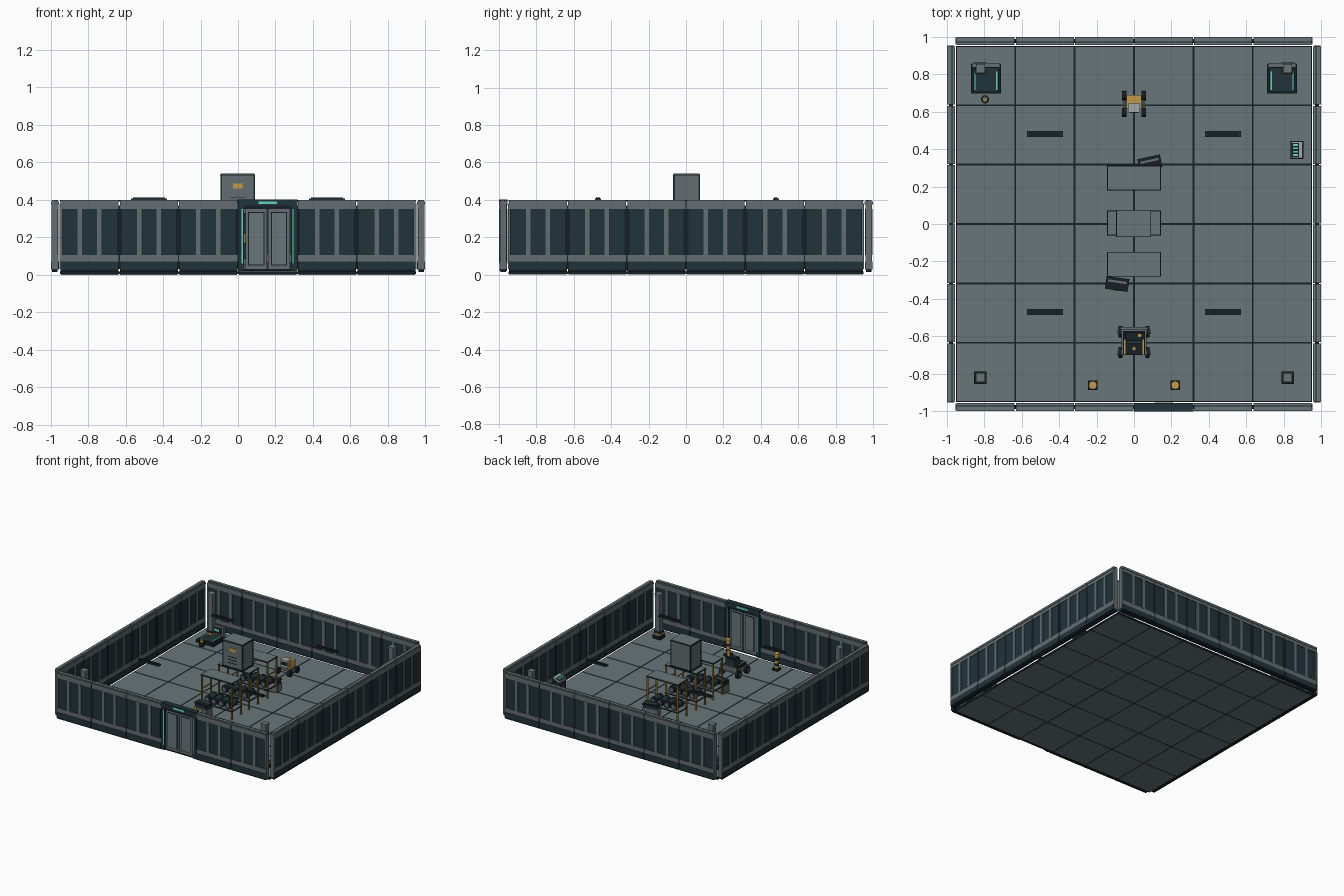
import bpy, bmesh, math
from mathutils import Matrix, Vector

if "Cube" in bpy.data.objects:
    bpy.data.objects.remove(bpy.data.objects["Cube"])

COLOURS = {
    "floor_grey": (0.14, 0.18, 0.195),
    "steel_grey": (0.125, 0.155, 0.165),
    "dark_teal": (0.015, 0.033, 0.043),
    "near_black": (0.008, 0.014, 0.018),
    "pale_grey": (0.36, 0.40, 0.40),
    "amber": (0.55, 0.33, 0.07),
    "rust_orange": (0.40, 0.20, 0.03),
    "mint_glow": (0.12, 0.68, 0.50),
}
NAMES = list(COLOURS)
MATS = []
for name, rgb in COLOURS.items():
    m = bpy.data.materials.new(name)
    m.use_nodes = True
    m.diffuse_color = (*rgb, 1)
    m.node_tree.nodes["Principled BSDF"].inputs["Base Color"].default_value = (*rgb, 1)
    MATS.append(m)
FLOOR, STEEL, TEAL, BLACK, PALE, AMBER, RUST, MINT = range(len(NAMES))


class Part:
    """Collects boxes and cylinders into one named object."""

    def __init__(self, name):
        self.name, self.bm = name, bmesh.new()

    def paint(self, verts, mat):
        for f in {f for v in verts for f in v.link_faces}:
            f.material_index = mat

    def box(self, mat, x0, x1, y0, y1, z0, z1):
        mtx = Matrix.Translation(((x0 + x1) / 2, (y0 + y1) / 2, (z0 + z1) / 2))
        mtx = mtx @ Matrix.Diagonal((x1 - x0, y1 - y0, z1 - z0, 1))
        self.paint(bmesh.ops.create_cube(self.bm, size=1, matrix=mtx)["verts"], mat)

    def block(self, mat, x, y, w, d, z0, z1):
        self.box(mat, x - w / 2, x + w / 2, y - d / 2, y + d / 2, z0, z1)

    def cyl(self, mat, pos, r, length, axis="Z", r2=None, sides=12):
        rot = {"X": Matrix.Rotation(math.pi / 2, 4, "Y"),
               "Y": Matrix.Rotation(math.pi / 2, 4, "X"), "Z": Matrix()}[axis]
        res = bmesh.ops.create_cone(self.bm, cap_ends=True, segments=sides, radius1=r,
                                    radius2=r if r2 is None else r2, depth=length,
                                    matrix=Matrix.Translation(pos) @ rot)
        self.paint(res["verts"], mat)

    def done(self, loc=(0, 0, 0), turn=0):
        me = bpy.data.meshes.new(self.name)
        self.bm.to_mesh(me)
        self.bm.free()
        for m in MATS:
            me.materials.append(m)
        ob = bpy.data.objects.new(self.name, me)
        ob.location, ob.rotation_euler.z = loc, math.radians(turn)
        bpy.context.collection.objects.link(ob)
        return ob


HALF, SEG = 0.95, 1.9 / 6
FZ = 0.02

# Floor tiles over a dark seam sheet
p = Part("floor_tiles")
p.box(BLACK, -HALF, HALF, -HALF, HALF, 0.003, FZ - 0.003)
for i in range(6):
    for j in range(6):
        p.block(FLOOR, -HALF + (i + .5) * SEG, -HALF + (j + .5) * SEG, SEG - .01, SEG - .01, 0, FZ)
p.done()


def wall_segment(p, x):
    """One wall bay with three recessed panels on both faces."""
    a, b, c = x + .003, x + SEG - .003, -0.977
    mid = x + SEG / 2
    p.block(BLACK, mid, c, SEG, .022, .03, .37)
    p.box(TEAL, a, b, c - .021, c + .021, .027, .07)
    p.box(STEEL, a, b, c - .018, c + .018, .07, .105)
    p.box(STEEL, a, b, c - .018, c + .018, .35, .375)
    p.box(STEEL, a, b, c - .022, c + .022, .375, .39)
    p.box(FLOOR, a, b, c - .016, c + .016, .39, .398)
    p.block(BLACK, mid, c + .006, SEG, .004, .39, .3985)
    p.block(BLACK, mid, c, .31, .030, .015, .027)
    for k in (-1, 0, 1):
        p.block(TEAL, mid + k * .105, c, .08, .026, .105, .35)
    for k in (-1, 1):
        p.block(STEEL, mid + k * .0525, c, .024, .038, .105, .35)


# Four perimeter walls, the front one leaving a bay for the door
for k, name in enumerate(("front_wall", "left_wall", "back_wall", "right_wall")):
    p = Part(name)
    for i in range(6):
        if not (k == 0 and i == 3):
            wall_segment(p, -HALF + i * SEG)
    for s in (-1, 1):
        p.block(STEEL, s * (HALF - .004), -.977, .012, .034, .03, .38)
    p.done(turn=90 * k)

# Sliding double door
p = Part("entrance_door")
p.box(TEAL, 0, SEG, -1, -.955, .37, .402)
p.box(BLACK, .005, SEG - .005, -.995, -.96, .35, .37)
p.box(BLACK, 0, SEG, -.99, -.965, .02, .03)
for s in (-1, 1):
    m = SEG / 2
    p.block(TEAL, m + s * .142, -.977, .033, .042, .02, .37)
    p.block(STEEL, m + s * .061, -.977, .116, .022, .03, .352)
    for y in (-1, 1):
        p.block(MINT, m + s * .135, -.977 + y * .0215, .007, .003, .06, .35)
        p.block(BLACK, m + s * .061, -.977 + y * .0115, .086, .003, .05, .335)
        p.block(FLOOR, m + s * .061, -.977 + y * .013, .076, .003, .055, .33)
        p.block(MINT, m + s * .025, -.977 + y * .022, .05, .003, .377, .392)
p.done()

# Hanging lamp bars
for sx in (-1, 1):
    for sy in (-1, 1):
        p = Part("lamp_bar")
        p.block(TEAL, 0, 0, .19, .032, .398, .408)
        p.block(BLACK, 0, 0, .17, .02, .408, .413)
        p.block(PALE, 0, 0, .17, .02, .394, .398)
        p.done((sx * .475, sy * .475 + .005, 0))

# Corner posts
for sx in (-1, 1):
    for y in (-.82, .83):
        p = Part("corner_post")
        p.block(BLACK, 0, 0, .066, .066, FZ, .05)
        p.block(AMBER, 0, 0, .058, .058, .05, .065)
        p.block(TEAL, 0, 0, .054, .054, .065, .08)
        p.block(STEEL, 0, 0, .042, .042, .08, .375)
        p.block(FLOOR, 0, 0, .048, .048, .375, .385)
        p.done((sx * .82, y, 0))

# Charging pads in the back corners
for sx in (-1, 1):
    p = Part("charging_pad")
    p.block(BLACK, 0, 0, .16, .16, FZ, .04)
    p.block(TEAL, 0, 0, .135, .14, .04, .05)
    p.block(STEEL, 0, .072, .15, .024, FZ, .12)
    p.block(BLACK, 0, .059, .12, .004, .06, .11)
    p.block(MINT, 0, .056, .07, .003, .08, .1)
    for s in (-1, 1):
        p.block(MINT, s * .058, -.01, .007, .1, .05, .053)
    p.done((sx * .79, .775, 0))

# Small beacon beside one pad
p = Part("floor_beacon")
p.cyl(BLACK, (0, 0, .035), .022, .03)
p.cyl(AMBER, (0, 0, .06), .014, .02)
p.cyl(PALE, (0, 0, .075), .008, .01)
p.done((-.795, .665, 0))

# Banded bollards behind the door
for sx in (-1, 1):
    p = Part("bollard")
    p.block(BLACK, 0, 0, .05, .05, FZ, .035)
    for k in range(5):
        p.cyl(AMBER if k % 2 == 0 else BLACK, (0, 0, .045 + k * .022), .017, .022)
    p.cyl(AMBER, (0, 0, .15), .022, .012)
    p.done((sx * .22, -.86, 0))

# Control console with a sloped screen
p = Part("control_console")
p.block(TEAL, 0, 0, .055, .08, FZ, .12)
p.block(BLACK, 0, 0, .068, .096, .12, .13)
p.block(PALE, 0, 0, .06, .088, .13, .145)
p.block(BLACK, -.008, 0, .036, .074, .145, .148)
for k in range(4):
    p.block(MINT, -.008, -.027 + k * .018, .026, .009, .148, .151)
for v in p.bm.verts:
    if v.co.z > .125:
        v.co.z += v.co.x * .4
p.done((.87, .395, 0))

# Storage racks with drums on the lower shelf
for y in (-.215, .005, .245):
    p = Part("storage_rack")
    for sx in (-1, 1):
        for sy in (-1, 1):
            p.block(RUST, sx * .136, sy * .058, .01, .01, FZ, .312)
        p.block(RUST, sx * .136, 0, .008, .11, .2, .208)
    for z in (.085, .312):
        p.block(BLACK, 0, 0, .288, .132, z, z + .006)
        p.block(FLOOR, 0, 0, .28, .124, z + .003, z + .009)
    for k in range(4):
        x = -.093 + k * .062
        p.cyl(TEAL, (x, 0, .122), .028, .1, "Y")
        for s in (-1, 1):
            p.cyl(BLACK, (x, s * .035, .122), .03, .01, "Y")
            p.cyl(STEEL, (x, s * .051, .122), .016, .004, "Y")
    p.done((0, y, 0))

# Equipment cabinet standing on the middle rack
p = Part("equipment_cabinet")
p.block(STEEL, 0, 0, .176, .134, .322, .53)
p.block(BLACK, 0, 0, .188, .146, .53, .536)
p.block(FLOOR, 0, 0, .18, .138, .534, .541)
p.block(BLACK, 0, 0, .186, .144, .321, .33)
for s in (-1, 1):
    for t in (-1, 1):
        p.block(TEAL, s * .088, t * .067, .009, .009, .33, .53)
p.block(AMBER, 0, -.069, .052, .004, .46, .488)
for k in range(3):
    p.block(BLACK, 0, -.068, .08, .004, .412 - k * .025, .416 - k * .025)
p.done((-.002, .003, 0))

# Loose crates
for x, y, turn in ((-.09, -.32, -8), (.085, .325, 12)):
    p = Part("loose_crate")
    p.block(TEAL, 0, 0, .115, .062, FZ, .105)
    p.block(STEEL, 0, 0, .122, .068, .028, .085)
    p.block(BLACK, 0, 0, .122, .068, .105, .118)
    p.block(STEEL, 0, .012, .1, .012, .118, .122)
    p.block(AMBER, 0, -.035, .03, .003, .05, .07)
    p.done((x, y, 0), turn)

# Wheeled rover
p = Part("rover")
p.block(STEEL, 0, 0, .135, .14, .055, .085)
p.block(BLACK, 0, -.005, .12, .13, .085, .105)
p.block(TEAL, 0, .025, .085, .07, .105, .16)
p.block(BLACK, 0, .03, .09, .05, .16, .17)
p.block(STEEL, 0, .074, .15, .012, .07, .11)
for sx in (-1, 1):
    p.block(AMBER, sx * .05, -.025, .008, .08, .105, .109)
    for y in (-.055, .055):
        p.cyl(BLACK, (sx * .073, y, .05), .03, .022, "X")
        p.cyl(STEEL, (sx * .085, y, .05), .013, .004, "X")
p.cyl(STEEL, (0, -.035, .12), .014, .03)
p.cyl(AMBER, (0, -.035, .139), .01, .01)
p.cyl(AMBER, (.03, .035, .195), .012, .05)
p.done((0, -.63, 0))

# Tracked service robot
p = Part("service_robot")
p.block(STEEL, 0, 0, .09, .05, .045, .065)
p.block(AMBER, 0, .012, .078, .07, .065, .125)
p.block(PALE, 0, -.02, .062, .05, .08, .14)
p.block(BLACK, 0, -.046, .045, .004, .1, .125)
for sx in (-1, 1):
    for y in (-.045, .045):
        p.cyl(BLACK, (sx * .053, y, .045), .025, .024, "X")
    p.block(STEEL, sx * .053, 0, .012, .09, .038, .052)
p.done((0, .64, 0))
